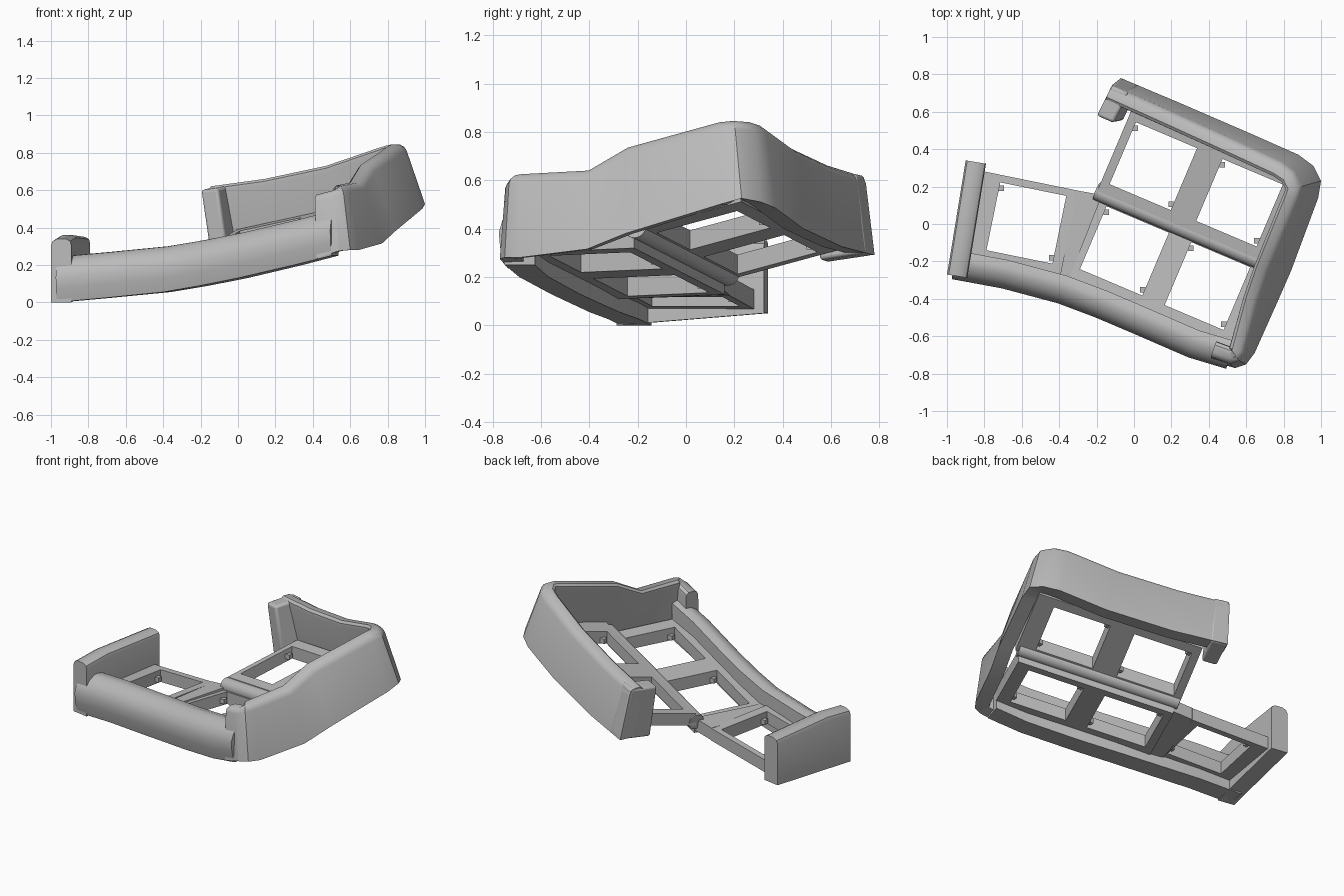
import bpy, bmesh
from mathutils import Vector

cube = bpy.data.objects.get("Cube")
if cube:
    bpy.data.objects.remove(cube, do_unlink=True)

GREY = (0.5, 0.5, 0.5, 1)
mat = bpy.data.materials.new("plain_grey")
mat.use_nodes = True
mat.diffuse_color = GREY
bsdf = next(n for n in mat.node_tree.nodes if n.type == 'BSDF_PRINCIPLED')
bsdf.inputs["Base Color"].default_value = GREY


def finish(name, bm, bevel=0, smooth=True):
    bmesh.ops.recalc_face_normals(bm, faces=bm.faces)
    me = bpy.data.meshes.new(name)
    bm.to_mesh(me)
    bm.free()
    me.materials.append(mat)
    ob = bpy.data.objects.new(name, me)
    bpy.context.collection.objects.link(ob)
    if bevel:
        mod = ob.modifiers.new("soft_edges", 'BEVEL')
        mod.width, mod.segments = bevel, 3
    if smooth:
        bpy.ops.object.select_all(action='DESELECT')
        ob.select_set(True)
        bpy.context.view_layer.objects.active = ob
        bpy.ops.object.shade_smooth_by_angle(angle=0.6)
    return ob


def loft(name, rings, **kw):
    """Skin closed rings into a capped solid."""
    bm = bmesh.new()
    vs = [[bm.verts.new(p) for p in r] for r in rings]
    n = len(rings[0])
    for a, b in zip(vs, vs[1:]):
        for i in range(n):
            j = (i + 1) % n
            bm.faces.new((a[i], a[j], b[j], b[i]))
    bm.faces.new(vs[0])
    bm.faces.new(vs[-1])
    return finish(name, bm, **kw)


def inward(path):
    """Horizontal normal to the right of the path at each point."""
    out = []
    for i in range(len(path)):
        t = path[min(i + 1, len(path) - 1)] - path[max(i - 1, 0)]
        out.append(Vector((t.y, -t.x, 0)).normalized())
    return out


# Tall wall: back run, rounded corner, right run, rounded front corner
low = [(-.07, .78, .29), (.25, .645, .325), (.62, .485, .4), (.88, .37, .485), (.96, .31, .51),
       (1, .23, .525), (.985, .14, .5), (.84, -.25, .38), (.77, -.41, .315),
       (.645, -.69, .28), (.6, -.75, .28), (.54, -.77, .275), (.42, -.735, .235)]
high = [(-.12, .74, .62), (.17, .61, .66), (.5, .46, .73), (.78, .33, .825), (.85, .28, .84),
        (.89, .2, .845), (.875, .13, .84), (.72, -.25, .735), (.665, -.41, .64),
        (.59, -.69, .625), (.56, -.73, .62), (.51, -.745, .6), (.41, -.71, .575)]
low, high = [Vector(p) for p in low], [Vector(p) for p in high]
rim = [(0, 0), (0, .9), (.08, .96), (.3, 1), (.75, 1), (.95, .96), (1, .9), (1, 0)]
rings = [[b.lerp(t, h) + n * .09 * w for w, h in rim]
         for b, t, n in zip(low, high, inward(high))]
loft("tall_wall", rings)

# Return post at the free end of the back wall
loft("back_wall_end",
     [[(-.07, .78, .29), (.03, .74, .3), (-.06, .55, .27), (-.15, .58, .26)],
      [(-.12, .74, .62), (-.03, .7, .63), (-.11, .54, .61), (-.2, .58, .6)]], bevel=.015)

# Low bulging front wall
base = [(.5, -.75, .25), (.3, -.69, .2), (0, -.56, .13), (-.2, -.475, .09), (-.4, -.4, .055),
        (-.7, -.32, .025), (-.97, -.27, 0)]
base = [Vector(p) for p in base]
bulge = [(0, 0), (-.02, .3), (-.025, .55), (-.01, .75), (.02, .9), (.06, .99),
         (.09, 1), (.13, .96), (.13, 0)]
rings = [[b + n * w + Vector((0, 0, .245 * h)) for w, h in bulge]
         for b, n in zip(base, inward(base))]
loft("front_wall", rings)

# Left wall
path = [Vector(p) for p in [(-1, -.27, 0), (-.97, -.09, .015), (-.9, .34, .05)]]
rings = [[b + n * .11 * w + Vector((0, 0, (top - b.z) * h)) for w, h in rim]
         for b, n, top in zip(path, inward(path), (.34, .36, .35))]
loft("left_wall", rings)


# Socket plates: a grid of cells in turned axes with the odd cells left open
def to_world(d, u, v, z):
    return Vector((u * d[0] - v * d[1], u * d[1] + v * d[0], z))


def plate(name, d, us, vs, height, thick=.08):
    bm = bmesh.new()
    for lift in (0,):
        grid = [[bm.verts.new(to_world(d, u, v, height(u, v))) for v in vs] for u in us]
    for i in range(len(us) - 1):
        for j in range(len(vs) - 1):
            if not (i % 2 and j % 2):
                bm.faces.new((grid[i][j], grid[i + 1][j], grid[i + 1][j + 1], grid[i][j + 1]))
    geo = bmesh.ops.extrude_face_region(bm, geom=bm.faces[:] + bm.edges[:] + bm.verts[:])
    for v in geo["geom"]:
        if isinstance(v, bmesh.types.BMVert):
            v.co.z -= thick
    finish(name, bm, smooth=False)
    # Small clips in opposite corners of each opening
    for i in range(1, len(us) - 1, 2):
        for k, (u, v) in enumerate(((us[i] + .02, vs[2] - .03), (us[i + 1] - .02, vs[1] + .03))):
            bm = bmesh.new()
            bmesh.ops.create_cube(bm, size=.03)
            bmesh.ops.translate(bm, verts=bm.verts, vec=to_world(d, u + (-.01 if k == 0 else .01), v, height(u, v) - .05))
            finish(f"{name}_clip_{i}_{k}", bm, smooth=False)


def front_z(u, v):
    return .28 + .2 * (u - .24) + .04 * (v + .41)


def back_z(u, v):
    return .36 + .2 * (u - .23) + .25 * (v - .07)


def left_z(u, v):
    return .15 + .11 * (u + .82)


ROW = Vector((.92, -.39)).normalized()
SIDE = Vector((.98, -.2)).normalized()
plate("front_plate", ROW, (-.22, -.172, .19, .32, .662, .74), (-.43, -.335, .03, .08), front_z)
plate("back_plate", ROW, (-.25, -.203, .152, .3, .65, .76), (.085, .145, .505, .57), back_z)
plate("left_plate", SIDE, (-.86, -.745, -.385, -.33), (-.37, -.295, .075, .115), left_z)

# Wedge joining the left plate to the front row
corners = [(-.31, .18, .205), (-.17, .155, .225), (-.35, -.3, .195), (-.44, -.25, .19)]
loft("joining_wedge", [[(x, y, z) for x, y, z in corners],
                       [(x, y, z - .08) for x, y, z in corners]], smooth=False)

# Rounded beam under the seam between the rows
ends = [to_world(ROW, u, .085, back_z(u, .085) - .055) for u in (-.25, .74)]
axis = ends[1] - ends[0]
bm = bmesh.new()
bmesh.ops.create_cone(bm, cap_ends=True, segments=24, radius1=.05, radius2=.05, depth=axis.length)
bmesh.ops.rotate(bm, verts=bm.verts, matrix=axis.to_track_quat('Z', 'Y').to_matrix())
bmesh.ops.translate(bm, verts=bm.verts, vec=(ends[0] + ends[1]) / 2)
finish("seam_beam", bm)
